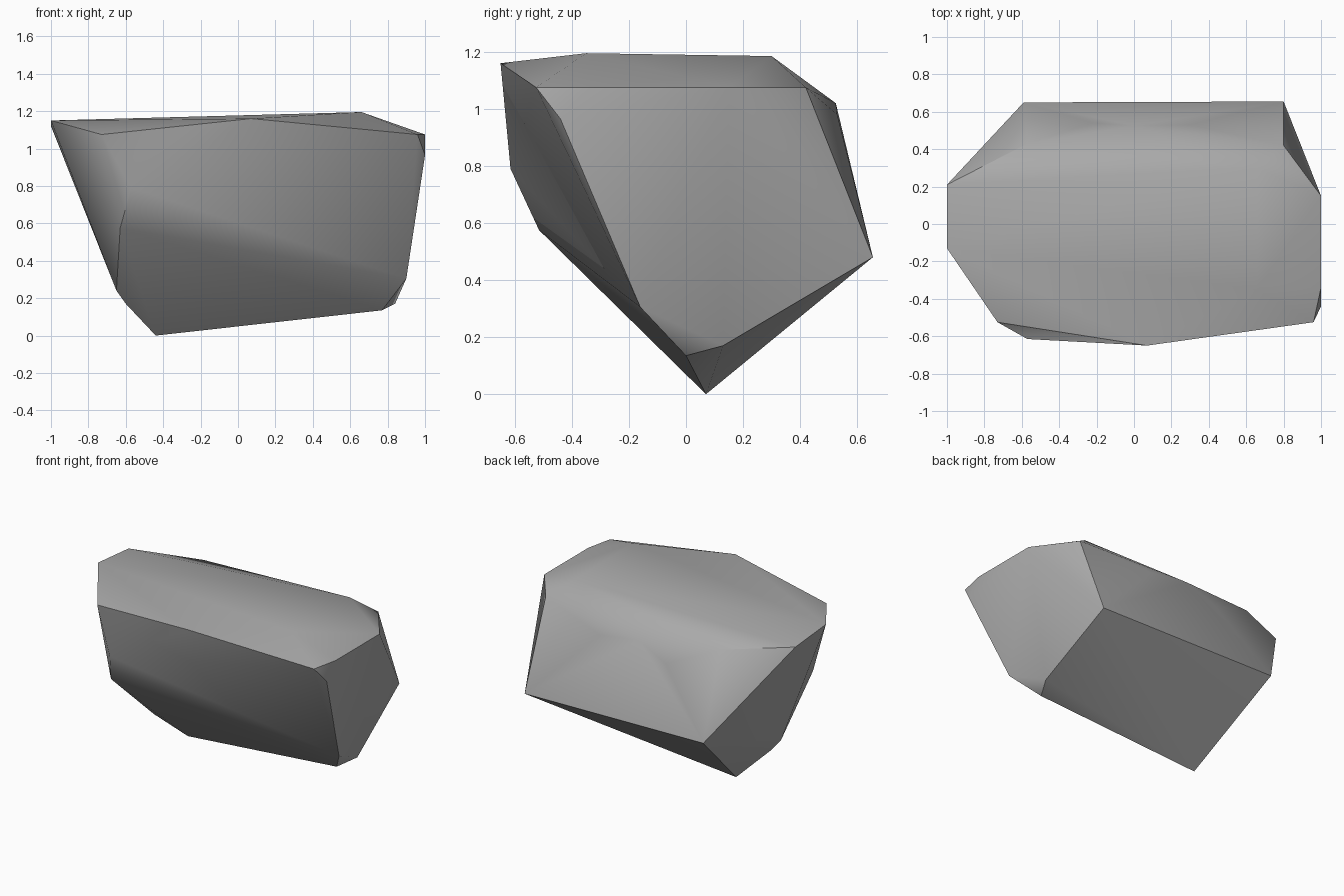
import bpy, bmesh, math

cube = bpy.data.objects.get("Cube")
if cube:
    bpy.data.objects.remove(cube, do_unlink=True)

# One plain stone colour
stone = bpy.data.materials.new("grey_stone")
stone.use_nodes = True
GREY = (0.4, 0.4, 0.4, 1)
stone.diffuse_color = GREY
shader = next(n for n in stone.node_tree.nodes if n.type == 'BSDF_PRINCIPLED')
shader.inputs["Base Color"].default_value = GREY
shader.inputs["Roughness"].default_value = 0.9

# Corners of the chipped boulder, grouped by region
crown = [(.66, -.35, 1.195), (.66, .3, 1.185), (.07, -.65, 1.16)]
left_end = [(1, .15, 1.075), (1, -.34, 1.075), (.96, -.525, 1.075),
            (1, -.44, .965), (.9, -.16, .305), (.84, .13, .17)]
right_end = [(-1, -.13, 1.15), (-1, .21, 1.12), (-.73, -.525, 1.075),
             (-.57, -.615, .79), (-.63, -.515, .575), (-.65, -.13, .24)]
back = [(.8, .42, 1.075), (.8, .655, .48), (-.59, .65, .5), (-.57, .43, 1.07),
        (.3, .53, .98), (0, .525, 1.02), (-.22, .54, .92)]
keel = [(-.44, .07, 0), (.77, 0, .135), (-.6, -.08, .17)]

# Wrap the corners in a faceted skin
bm = bmesh.new()
for corner in crown + left_end + right_end + back + keel:
    bm.verts.new(corner)
bmesh.ops.convex_hull(bm, input=bm.verts[:])
loose = [v for v in bm.verts if not v.link_faces]
bmesh.ops.delete(bm, geom=loose, context='VERTS')
bmesh.ops.dissolve_limit(bm, angle_limit=math.radians(1), verts=bm.verts[:], edges=bm.edges[:])
bmesh.ops.recalc_face_normals(bm, faces=bm.faces[:])
mesh = bpy.data.meshes.new("boulder")
bm.to_mesh(mesh)
bm.free()
mesh.materials.append(stone)

boulder = bpy.data.objects.new("boulder", mesh)
bpy.context.collection.objects.link(boulder)

# Soften shallow facets, keep the strong ridges crisp
bpy.ops.object.select_all(action='DESELECT')
boulder.select_set(True)
bpy.context.view_layer.objects.active = boulder
bpy.ops.object.shade_smooth_by_angle(angle=math.radians(40))
